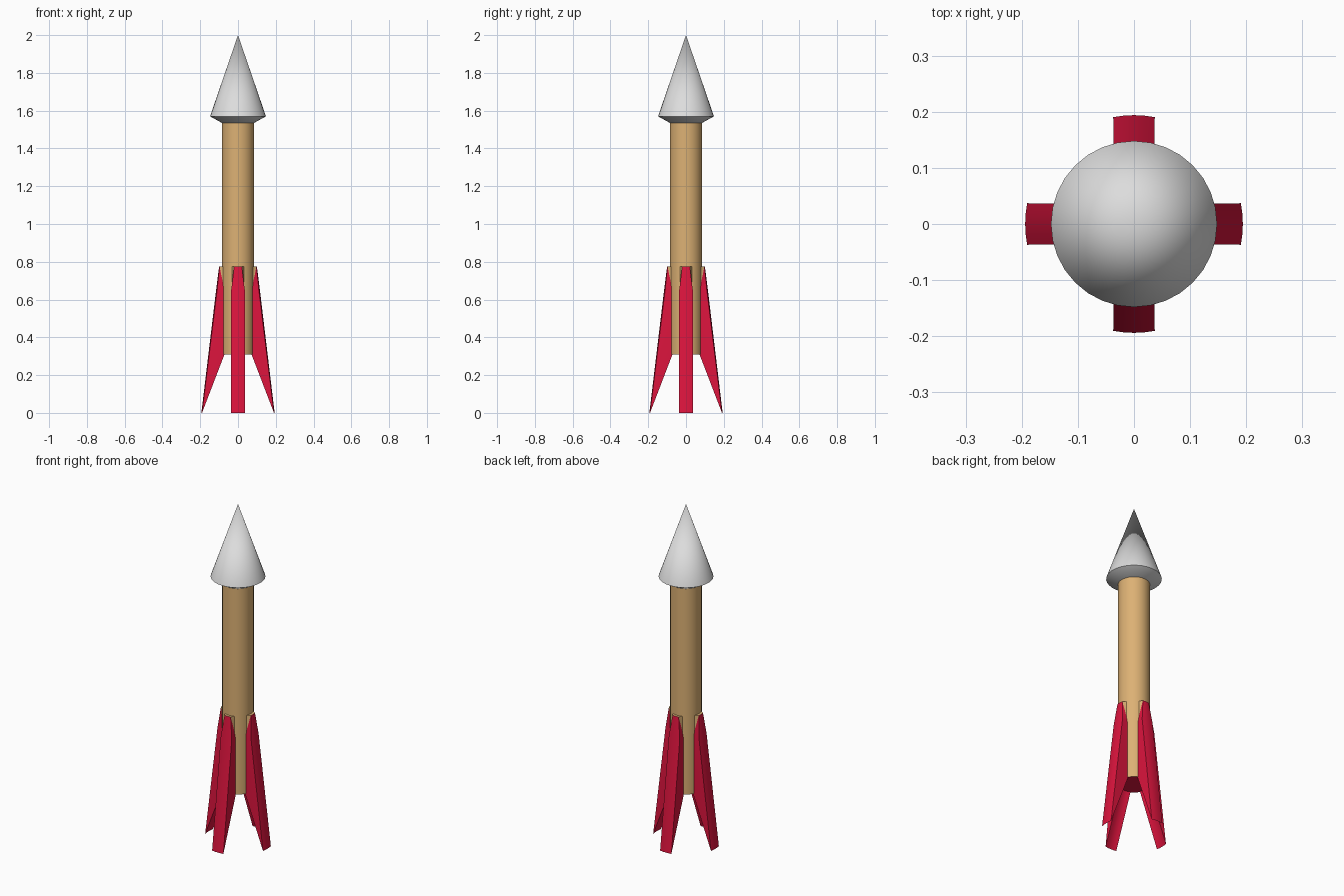
import bpy, bmesh, math

cube = bpy.data.objects.get("Cube")
if cube:
    bpy.data.objects.remove(cube, do_unlink=True)


def material(name, rgb):
    m = bpy.data.materials.new(name)
    m.use_nodes = True
    m.diffuse_color = (*rgb, 1)
    m.node_tree.nodes["Principled BSDF"].inputs["Base Color"].default_value = (*rgb, 1)
    return m


TAN = material("tan", (0.72, 0.44, 0.175))
RED = material("crimson", (0.716, 0.007, 0.047))
GREY = material("light grey", (0.72, 0.72, 0.72))


def finish(bm, name, mats, angle=35):
    bmesh.ops.recalc_face_normals(bm, faces=bm.faces)
    mesh = bpy.data.meshes.new(name)
    bm.to_mesh(mesh)
    bm.free()
    ob = bpy.data.objects.new(name, mesh)
    bpy.context.collection.objects.link(ob)
    for m in mats:
        mesh.materials.append(m)
    bpy.ops.object.select_all(action="DESELECT")
    ob.select_set(True)
    bpy.context.view_layer.objects.active = ob
    bpy.ops.object.shade_smooth_by_angle(angle=math.radians(angle))
    return ob


def lathe(name, profile, mats, segments=32):
    """Spin an (r, z) profile around the z axis."""
    bm = bmesh.new()
    verts = [bm.verts.new((r, 0, z)) for r, z in profile]
    edges = [bm.edges.new(pair) for pair in zip(verts, verts[1:])]
    bmesh.ops.spin(bm, geom=verts + edges, axis=(0, 0, 1), cent=(0, 0, 0),
                   angle=math.tau, steps=segments, use_duplicate=False)
    bmesh.ops.remove_doubles(bm, verts=bm.verts, dist=0.0001)
    return finish(bm, name, mats)


# Body tube with a red underside
body = lathe("body", [(0, 0.31), (0.085, 0.31), (0.085, 1.55), (0, 1.55)], [TAN, RED])
for p in body.data.polygons:
    if p.normal.z < -0.9:
        p.material_index = 1

# Pointed nose with a tapered underside
lathe("nose_cone", [(0, 2), (0.148, 1.57), (0.085, 1.535), (0, 1.535)], [GREY])


def fin(name, heading):
    """Curved fin: an outer skin and an inner skin meeting in a sharp foot."""
    cols = 5
    rows = [(0.1, 0.775, 0.02), (0.116, 0.65, 0.036), (0.194, 0, 0.037),
            (0.08, 0.31, 0.036), (0.08, 0.65, 0.036), (0.08, 0.775, 0.036)]
    bm = bmesh.new()
    grid = []
    for r, z, half in rows:
        spread = math.asin(half / r)
        angles = [heading + spread * (2 * i / (cols - 1) - 1) for i in range(cols)]
        grid.append([bm.verts.new((r * math.cos(a), r * math.sin(a), z)) for a in angles])

    # Skins and the tan top face
    for j in range(len(rows)):
        a, b = grid[j], grid[(j + 1) % len(rows)]
        for i in range(cols - 1):
            f = bm.faces.new((a[i], a[i + 1], b[i + 1], b[i]))
            f.material_index = 1 if j == len(rows) - 1 else 0

    # Side walls, with a tan shoulder beside the narrow tip
    for i in (0, cols - 1):
        tip, shoulder, foot, base, neck, top = [row[i] for row in grid]
        bm.faces.new((shoulder, foot, base, neck))
        bm.faces.new((tip, shoulder, neck))
        bm.faces.new((tip, neck, top)).material_index = 1
    return finish(bm, name, [RED, TAN])


for k, side in enumerate(("left", "back", "right", "front")):
    fin(side + "_fin", k * math.pi / 2)
